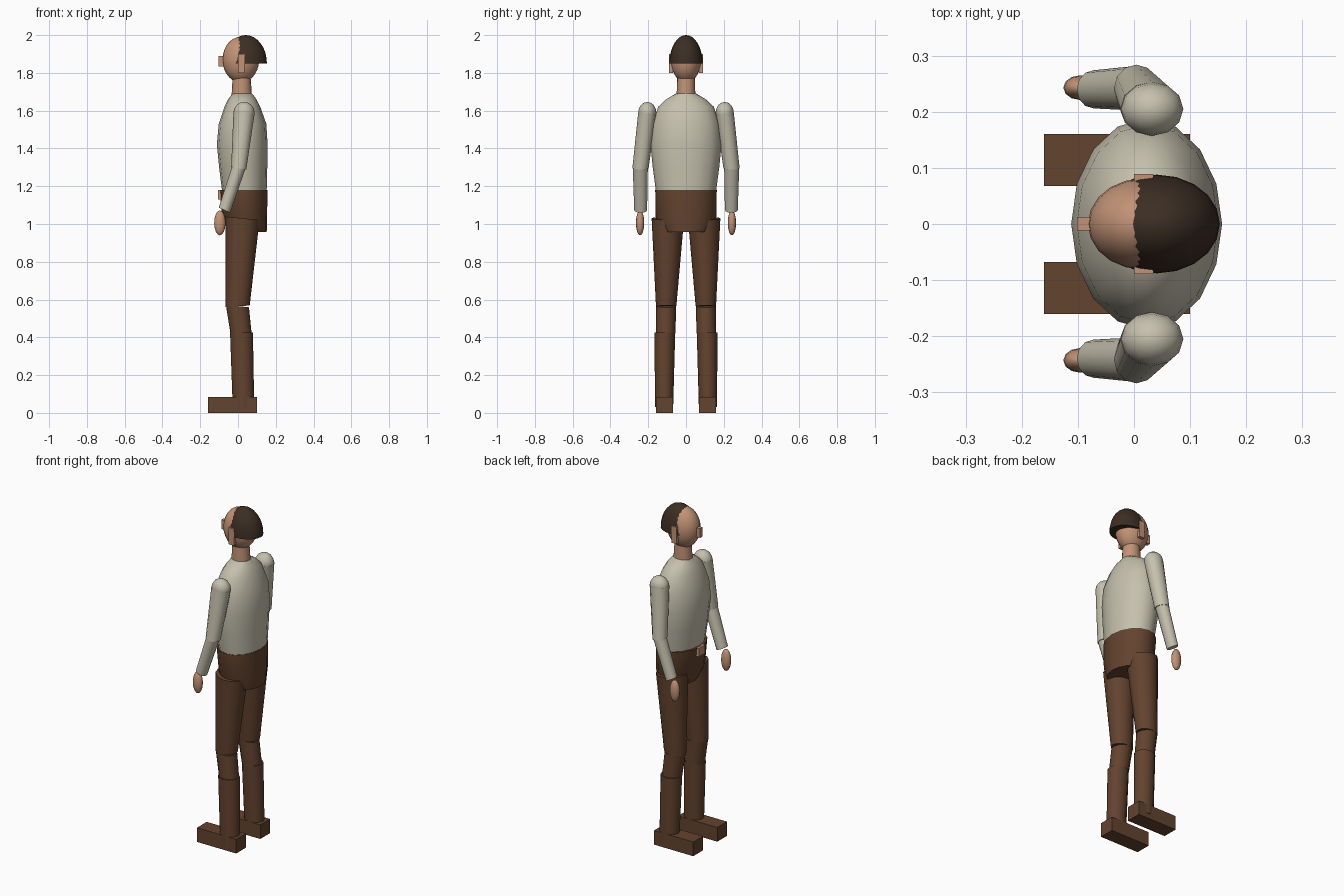
import bpy, bmesh, math
from mathutils import Matrix

if "Cube" in bpy.data.objects:
    bpy.data.objects.remove(bpy.data.objects["Cube"])


def material(name, rgb):
    m = bpy.data.materials.new(name)
    m.diffuse_color = (*rgb, 1)
    m.use_nodes = True
    m.node_tree.nodes["Principled BSDF"].inputs["Base Color"].default_value = m.diffuse_color
    return m


SKIN = material("skin", (0.54, 0.29, 0.18))
SHIRT = material("pale shirt", (0.56, 0.53, 0.42))
BROWN = material("brown cloth", (0.125, 0.056, 0.028))
HAIR = material("dark hair", (0.045, 0.027, 0.017))


def finish(name, bm, mat, smooth=True):
    bmesh.ops.recalc_face_normals(bm, faces=bm.faces)
    for f in bm.faces:
        f.smooth = smooth
    for e in bm.edges:
        e.smooth = e.calc_face_angle(0) < math.radians(45)
    me = bpy.data.meshes.new(name)
    bm.to_mesh(me)
    bm.free()
    me.materials.append(mat)
    ob = bpy.data.objects.new(name, me)
    bpy.context.collection.objects.link(ob)
    return ob


def box(name, x, y, z, mat):
    """Box from (min, max) pairs."""
    bm = bmesh.new()
    bmesh.ops.create_cube(bm, size=1)
    for v in bm.verts:
        for i, (a, b) in enumerate((x, y, z)):
            v.co[i] = b if v.co[i] > 0 else a
    return finish(name, bm, mat, False)


def loft(name, rings, mat, n=12):
    """Closed skin over elliptical rings: x min, x max, centre y, radius y, z, tilt."""
    bm = bmesh.new()
    rows = []
    for x0, x1, cy, ry, z, tilt in rings:
        row = []
        for i in range(n):
            a = 2 * math.pi * i / n
            dx = (x1 - x0) / 2 * math.cos(a)
            row.append(bm.verts.new(((x0 + x1) / 2 + dx, cy + ry * math.sin(a), z + tilt * dx)))
        rows.append(row)
    for a, b in zip(rows, rows[1:]):
        for i in range(n):
            j = (i + 1) % n
            bm.faces.new((a[i], a[j], b[j], b[i]))
    bm.faces.new(rows[0])
    bm.faces.new(rows[-1])
    return finish(name, bm, mat)


def ellipsoid(name, centre, radii, mat, seg=16, rings=10, cut=False):
    bm = bmesh.new()
    bmesh.ops.create_uvsphere(bm, u_segments=seg, v_segments=rings, radius=1)
    if cut:  # keep the upper half and close it
        r = bmesh.ops.bisect_plane(bm, geom=bm.verts[:] + bm.edges[:] + bm.faces[:], dist=1e-4,
                                   plane_co=(0, 0, 0), plane_no=(0, 0, 1), clear_inner=True)
        bmesh.ops.holes_fill(bm, edges=[e for e in bm.edges if e.is_boundary])
    bm.transform(Matrix.Translation(centre) @ Matrix.Diagonal((*radii, 1)))
    return finish(name, bm, mat)


# Head
ellipsoid("head", (0.015, 0, 1.87), (0.097, 0.081, 0.121), SKIN, 20, 14)
ellipsoid("hair", (0.041, 0, 1.85), (0.112, 0.088, 0.15), HAIR, 20, 16, cut=True)
box("nose", (-0.102, -0.07), (-0.012, 0.012), (1.835, 1.89), SKIN)
loft("neck", [(-0.035, 0.075, 0, 0.05, 1.66, 0), (-0.028, 0.066, 0, 0.047, 1.79, 0)], SKIN, 16)

# Shirt body
loft("torso", [
    (-0.085, 0.152, 0, 0.160, 1.18, 0),
    (-0.100, 0.155, 0, 0.176, 1.30, 0),
    (-0.112, 0.157, 0, 0.188, 1.42, 0),
    (-0.102, 0.150, 0, 0.178, 1.53, 0),
    (-0.072, 0.118, 0, 0.148, 1.62, 0),
    (-0.052, 0.098, 0, 0.105, 1.66, 0),
    (-0.030, 0.075, 0, 0.055, 1.69, 0)], SHIRT, 16)

# Trouser top and buckle
loft("hips", [
    (-0.050, 0.152, 0, 0.120, 0.957, 0),
    (-0.082, 0.154, 0, 0.160, 1.03, 0),
    (-0.098, 0.156, 0, 0.163, 1.18, 0)], BROWN, 16)
box("buckle", (-0.106, -0.08), (-0.03, 0.03), (1.13, 1.18), SKIN)

# Paired parts
for side, s in (("right", 1), ("left", -1)):
    def limb(part, rings, mat):
        loft(f"{side}_{part}", [(a, b, s * y, r, z, t) for a, b, y, r, z, t in rings], mat)

    box(f"{side}_ear", (0.0, 0.035), sorted((s * 0.07, s * 0.089)), (1.80, 1.90), SKIN)

    # Arm
    ellipsoid(f"{side}_shoulder", (0.032, s * 0.205, 1.59), (0.056, 0.048, 0.056), SHIRT, 12, 8)
    limb("upper_arm", [(-0.036, 0.044, 0.241, 0.043, 1.295, -0.15),
                       (-0.024, 0.088, 0.205, 0.048, 1.59, -0.1)], SHIRT)
    limb("forearm", [(-0.102, -0.042, 0.240, 0.034, 1.073, -0.45),
                     (-0.030, 0.042, 0.242, 0.040, 1.305, -0.15)], SHIRT)
    ellipsoid(f"{side}_hand", (-0.096, s * 0.243, 1.006), (0.030, 0.022, 0.066), SKIN, 12, 8)

    # Leg
    limb("thigh", [(-0.065, 0.062, 0.105, 0.054, 0.565, 0.05),
                   (-0.065, 0.114, 0.096, 0.086, 1.03, -0.1)], BROWN)
    limb("knee", [(-0.040, 0.072, 0.108, 0.052, 0.42, 0),
                  (-0.064, 0.058, 0.105, 0.053, 0.565, -0.1)], BROWN)
    limb("shin", [(-0.028, 0.086, 0.116, 0.048, 0.03, 0),
                  (-0.042, 0.079, 0.112, 0.055, 0.425, 0)], BROWN)
    box(f"{side}_shoe", (-0.16, 0.10), sorted((s * 0.068, s * 0.16)), (0, 0.085), BROWN)
